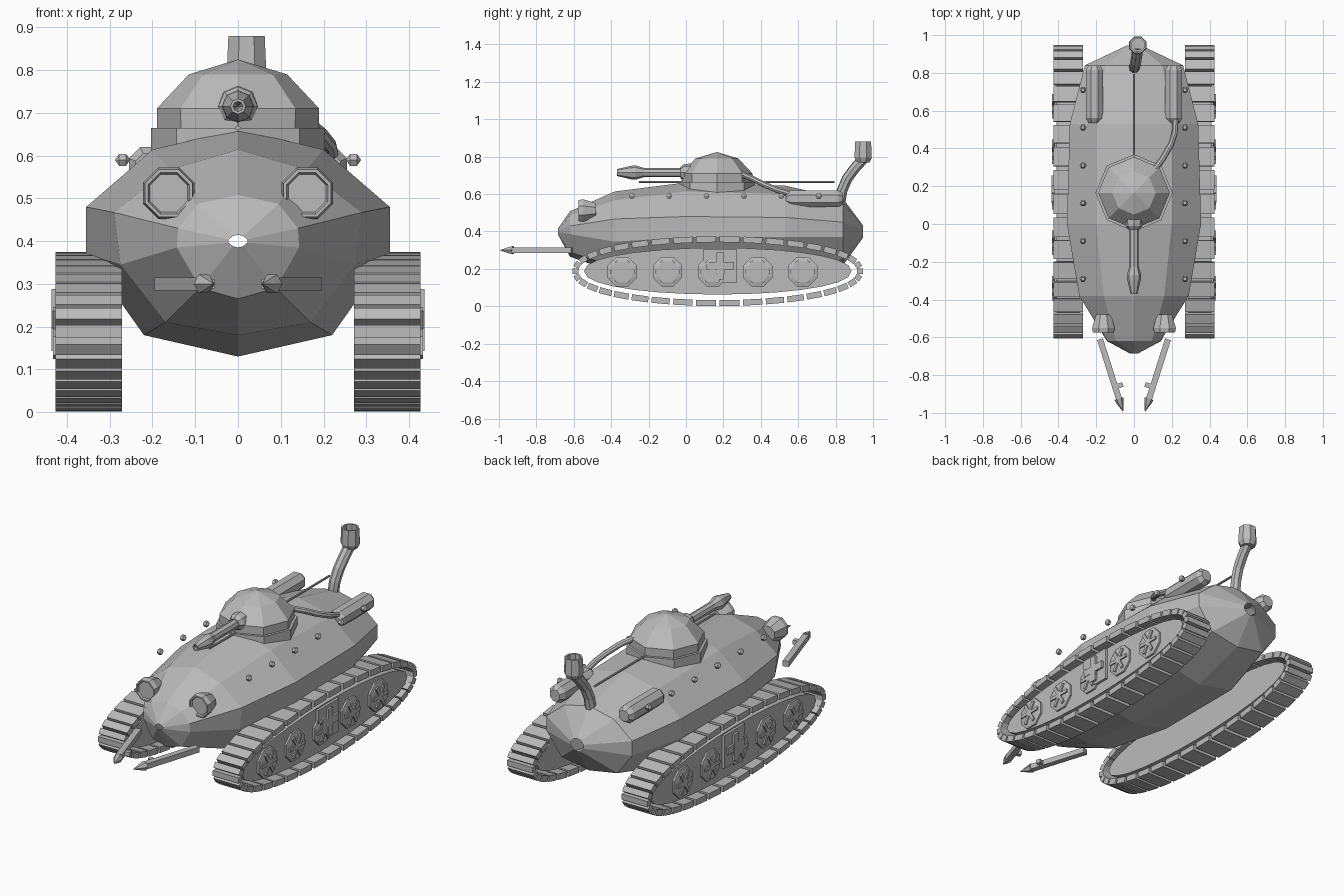
import bpy, bmesh, math
from mathutils import Vector, Matrix

if "Cube" in bpy.data.objects:
    bpy.data.objects.remove(bpy.data.objects["Cube"])

grey = bpy.data.materials.new("plain_grey")
grey.diffuse_color = (0.5, 0.5, 0.5, 1)
grey.use_nodes = True
grey.node_tree.nodes["Principled BSDF"].inputs["Base Color"].default_value = grey.diffuse_color


def finish(name, bm):
    bmesh.ops.remove_doubles(bm, verts=bm.verts, dist=1e-5)
    bmesh.ops.recalc_face_normals(bm, faces=bm.faces)
    me = bpy.data.meshes.new(name)
    bm.to_mesh(me)
    bm.free()
    me.materials.append(grey)
    ob = bpy.data.objects.new(name, me)
    bpy.context.collection.objects.link(ob)
    return ob


def loft(bm, rings):
    """Bridge rings of points with quads."""
    rows = [[bm.verts.new(p) for p in r] for r in rings]
    n = len(rows[0])
    for a, b in zip(rows, rows[1:]):
        for i in range(n):
            j = (i + 1) % n
            bm.faces.new((a[i], a[j], b[j], b[i]))


def lathe(name, profile, origin, axis, n=8, phase=0.0):
    """Spin (radius, distance) pairs around an axis."""
    q = Vector(axis).to_track_quat('Z', 'Y')
    bm = bmesh.new()
    rings = []
    for r, t in profile:
        ring = []
        for i in range(n):
            a = phase + math.tau * i / n
            ring.append(Vector(origin) + q @ Vector((r * math.cos(a), r * math.sin(a), t)))
        rings.append(ring)
    loft(bm, rings)
    bmesh.ops.remove_doubles(bm, verts=bm.verts, dist=1e-5)
    bmesh.ops.dissolve_degenerate(bm, edges=bm.edges, dist=1e-6)
    return finish(name, bm)


def box(bm, centre, size, rot=None):
    m = Matrix.Translation(centre) @ (rot or Matrix()) @ Matrix.Diagonal((*size, 1))
    bmesh.ops.create_cube(bm, size=1, matrix=m)


def pipe(name, points, radius):
    cu = bpy.data.curves.new(name + "_path", 'CURVE')
    cu.dimensions = '3D'
    cu.bevel_depth, cu.bevel_resolution, cu.use_fill_caps = radius, 2, True
    sp = cu.splines.new('POLY')
    sp.points.add(len(points) - 1)
    for p, co in zip(sp.points, points):
        p.co = (*co, 1)
    sp.use_smooth = False
    tmp = bpy.data.objects.new(name + "_path", cu)
    bpy.context.collection.objects.link(tmp)
    me = bpy.data.meshes.new_from_object(tmp.evaluated_get(bpy.context.evaluated_depsgraph_get()))
    bpy.data.objects.remove(tmp)
    bm = bmesh.new()
    bm.from_mesh(me)
    for f in bm.faces:
        f.smooth = False
    return finish(name, bm)


# Hull: y station, then half section from top centre to bottom centre
sections = [
    (-0.685, [(0, .415), (.012, .412), (.022, .404), (.022, .396), (.012, .388), (0, .385)]),
    (-0.62, [(0, .508), (.095, .487), (.14, .43), (.143, .385), (.088, .29), (0, .265)]),
    (-0.38, [(0, .614), (.16, .567), (.29, .467), (.275, .345), (.17, .21), (0, .18)]),
    (0.0, [(0, .662), (.2, .614), (.355, .48), (.355, .37), (.22, .18), (0, .13)]),
    (0.53, [(0, .645), (.2, .6), (.34, .475), (.34, .37), (.22, .18), (0, .13)]),
    (0.84, [(0, .575), (.15, .54), (.26, .45), (.26, .37), (.17, .25), (0, .22)]),
    (0.945, [(0, .435), (.022, .43), (.038, .41), (.038, .39), (.022, .37), (0, .365)]),
]
bm = bmesh.new()
loft(bm, [[(x, y, z) for x, z in h] + [(-x, y, z) for x, z in h[-2:0:-1]] for y, h in sections])
finish("hull", bm)

# Turret with its base ring
T = (0, 0.165, 0)
lathe("turret_ring", [(.19, .665), (.204, .665), (.204, .6), (.19, .6)], T, (0, 0, 1))
lathe("turret_dome", [(.188, .62), (.19, .71), (.115, .79), (0, .825)], T, (0, 0, 1))

# Gun with mantlet and flared muzzle
G = (0, 0.03, .715)
lathe("gun_mantlet", [(0, 0), (.048, 0), (.046, .04), (.03, .06), (0, .06)], G, (0, -1, 0))
lathe("gun_barrel", [(.025, 0), (.025, .255), (.038, .3), (.036, .325), (.018, .4), (.012, .4), (0, .36)],
      G, (0, -1, 0))

# Roof rod, fuel hose and exhaust stack
pipe("roof_rod", [(0, -.25, .665), (0, .795, .665)], .006)
pipe("fuel_hose", [(.11, .29, .71), (.155, .35, .685), (.195, .42, .65), (.215, .48, .625), (.22, .56, .6)], .016)
pipe("exhaust_pipe", [(0, .82, .53), (.004, .835, .62), (.01, .86, .68), (.016, .9, .735), (.02, .945, .785)], .029)
lathe("exhaust_cup", [(0, .77), (.038, .77), (.05, .795), (.046, .88), (.036, .88), (.036, .8), (0, .8)],
      (.02, .947, 0), (0, 0, 1), phase=math.pi / 8)


def track_point(a, ry, rz):
    c, s = math.cos(a), math.sin(a)
    return .17 + ry * c, .188 + rz * math.copysign(abs(s) ** .9, s)


LINKS = 38
for side, tag in ((-1, "left"), (1, "right")):
    # Headlamps with recessed lenses
    lathe("headlamp_" + tag, [(0, 0), (.042, 0), (.065, .07), (.06, .095), (.052, .095), (.048, .085), (0, .085)],
          (side * .162, -.48, .512), (0, -1, 0), phase=math.pi / 8)

    # Front spears
    p, q = Vector((side * .18, -.61, .3)), Vector((side * .08, -.925, .3))
    d = q - p
    turn = d.to_track_quat('Y', 'Z').to_matrix().to_4x4()
    bm = bmesh.new()
    box(bm, (p + q) / 2, (.032, d.length, .03), turn)
    box(bm, p + d * .78 - Vector((side * .024, 0, 0)), (.04, .025, .022), turn)
    finish("spear_shaft_" + tag, bm)
    lathe("spear_tip_" + tag, [(0, 0), (.025, 0), (.018, .025), (0, .075)], q, d, n=6)

    # Rear canisters
    lathe("canister_" + tag, [(0, 0), (.032, 0), (.049, .025), (.049, .28), (.032, .305), (0, .305)],
          (side * .21, .535, .575), (0, 1, 0), phase=math.pi / 8)

    # Hull bolts
    for i in range(6):
        lathe("bolt_" + tag, [(0, -.018), (.016, -.008), (.016, .008), (0, .018)],
              (side * .27, -.29 + .2 * i, .59), (side, 0, 0), n=6)

    # Track links spaced evenly by angle, so they shorten round the ends
    bm = bmesh.new()
    for i in range(LINKS):
        y0, z0 = track_point(math.tau * (i - .5) / LINKS, .763, .171)
        y1, z1 = track_point(math.tau * (i + .5) / LINKS, .763, .171)
        length = math.hypot(y1 - y0, z1 - z0)
        rot = Matrix.Rotation(math.atan2(z1 - z0, y1 - y0), 4, 'X')
        box(bm, (side * .349, (y0 + y1) / 2, (z0 + z1) / 2), (.156, length * .84, .032), rot)
    finish("track_links_" + tag, bm)

    # Track side body
    bm = bmesh.new()
    outline = [track_point(math.tau * i / 28, .715, .125) for i in range(28)]
    caps = [[bm.verts.new((side * x, y, z)) for y, z in outline] for x in (.285, .41)]
    for c in caps:
        bm.faces.new(c)
    for i in range(28):
        j = (i + 1) % 28
        bm.faces.new((caps[0][i], caps[0][j], caps[1][j], caps[1][i]))
    finish("track_body_" + tag, bm)

    # Road wheels with raised spokes
    for k in range(5):
        y = -.34 + .241 * k
        lathe("road_wheel_" + tag, [(.085, 0), (.085, .012), (.06, .018), (0, .018)],
              (side * .408, y, .185), (side, 0, 0), phase=math.pi / 8)
        bm = bmesh.new()
        for s in range(3):
            box(bm, (side * .429, y, .185), (.008, .13, .018), Matrix.Rotation(s * math.pi / 3, 4, 'X'))
        finish("wheel_spokes_" + tag, bm)

    # Side hatch with a raised cross
    bm = bmesh.new()
    box(bm, (side * .414, .183, .216), (.02, .18, .18))
    box(bm, (side * .429, .183, .216), (.014, .04, .145))
    box(bm, (side * .429, .183, .216), (.013, .145, .04))
    finish("side_hatch_" + tag, bm)
